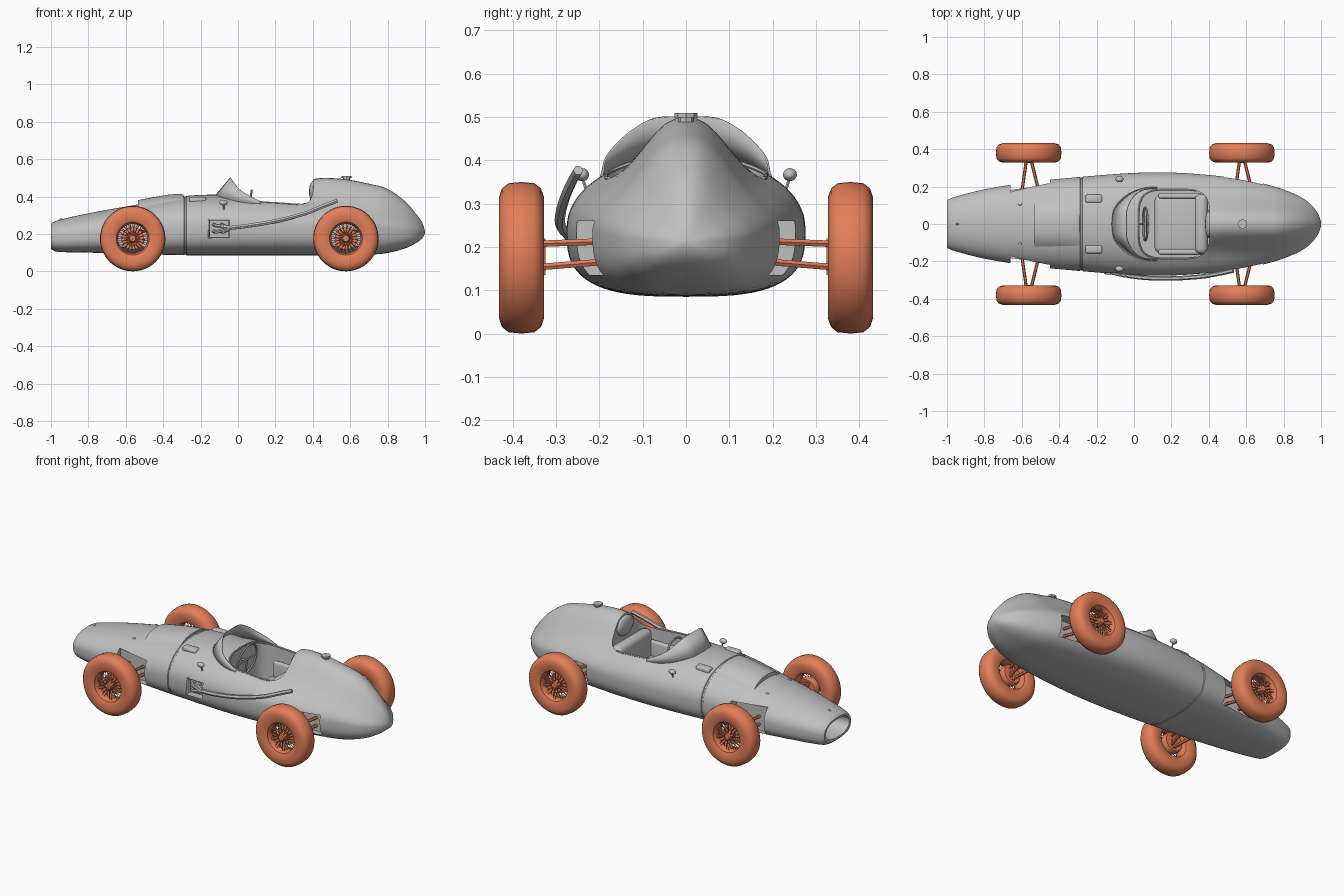
import bpy, bmesh, math
from mathutils import Vector, Matrix

if "Cube" in bpy.data.objects:
    bpy.data.objects.remove(bpy.data.objects["Cube"])

def material(name, rgb):
    m = bpy.data.materials.new(name)
    m.diffuse_color = (*rgb, 1)
    m.use_nodes = True
    m.node_tree.nodes["Principled BSDF"].inputs["Base Color"].default_value = m.diffuse_color
    return m

GREY = material("body grey", (0.53, 0.53, 0.53))
ORANGE = material("wheel orange", (0.77, 0.21, 0.10))

def finish(bm, name, mat, angle=35):
    bmesh.ops.recalc_face_normals(bm, faces=bm.faces)
    me = bpy.data.meshes.new(name)
    bm.to_mesh(me)
    bm.free()
    ob = bpy.data.objects.new(name, me)
    bpy.context.collection.objects.link(ob)
    me.materials.append(mat)
    smooth(ob, angle)
    return ob

def smooth(ob, angle=35):
    bpy.ops.object.select_all(action='DESELECT')
    bpy.context.view_layer.objects.active = ob
    ob.select_set(True)
    bpy.ops.object.shade_smooth_by_angle(angle=math.radians(angle))

def modify(ob, kind, **kw):
    m = ob.modifiers.new(kind, kind)
    for k, v in kw.items():
        setattr(m, k, v)
    bpy.context.view_layer.objects.active = ob
    bpy.ops.object.modifier_apply(modifier=m.name)

def skin(bm, rings, close=True, caps=True):
    vs = [[bm.verts.new(p) for p in r] for r in rings]
    n = len(vs[0])
    for a, b in zip(vs, vs[1:]):
        for i in range(n if close else n - 1):
            j = (i + 1) % n
            bm.faces.new((a[i], a[j], b[j], b[i]))
    if caps:
        bm.faces.new(vs[0])
        bm.faces.new(vs[-1])

def box(bm, lo, hi):
    lo, hi = Vector(lo), Vector(hi)
    size = hi - lo
    bmesh.ops.create_cube(bm, size=1, matrix=Matrix.Translation((lo + hi) / 2) @ Matrix.Diagonal((*size, 1)))

def soft_box(name, lo, hi, bevel, mat=GREY):
    bm = bmesh.new()
    box(bm, lo, hi)
    bmesh.ops.bevel(bm, geom=bm.edges[:], offset=bevel, segments=3, profile=0.5, affect='EDGES')
    return finish(bm, name, mat, 50)

def ellipsoid(name, c, r, mat=GREY):
    bm = bmesh.new()
    bmesh.ops.create_uvsphere(bm, u_segments=24, v_segments=12, radius=1,
                              matrix=Matrix.Translation(c) @ Matrix.Diagonal((*r, 1)))
    return finish(bm, name, mat)

def tubes(name, paths, r, mat=GREY, cyclic=False):
    cu = bpy.data.curves.new(name, 'CURVE')
    cu.dimensions, cu.bevel_depth, cu.bevel_resolution, cu.use_fill_caps = '3D', r, 1, True
    for path in paths:
        sp = cu.splines.new('POLY')
        sp.points.add(len(path) - 1)
        sp.use_cyclic_u = cyclic
        for p, q in zip(sp.points, path):
            p.co = (*q, 1)
    ob = bpy.data.objects.new(name, cu)
    bpy.context.collection.objects.link(ob)
    bpy.ops.object.select_all(action='DESELECT')
    ob.select_set(True)
    bpy.context.view_layer.objects.active = ob
    bpy.ops.object.convert(target='MESH')
    ob = bpy.context.view_layer.objects.active
    ob.data.materials.clear()
    ob.data.materials.append(mat)
    smooth(ob, 50)

def interp(rows, x):
    """Smooth interpolation of table rows keyed by the first column."""
    x = min(max(x, rows[0][0]), rows[-1][0])
    i = max(k for k in range(len(rows) - 1) if rows[k][0] <= x)
    p, q = rows[i], rows[i + 1]
    o, r = rows[max(i - 1, 0)], rows[min(i + 2, len(rows) - 1)]
    h = q[0] - p[0]
    t = (x - p[0]) / h
    out = []
    for k in range(1, len(p)):
        m0 = (q[k] - o[k]) / (q[0] - o[0]) * h
        m1 = (r[k] - p[k]) / (r[0] - p[0]) * h
        out.append((2*t**3 - 3*t*t + 1)*p[k] + (t**3 - 2*t*t + t)*m0 + (3*t*t - 2*t**3)*q[k] + (t**3 - t*t)*m1)
    return out

# Body stations: x, half width, bottom, widest height, top, headrest hump
BODY = [(-1, .125, .122, .19, .252, 0), (-.98, .138, .106, .19, .268, 0), (-.8, .185, .10, .20, .31, 0),
        (-.55, .225, .093, .215, .355, 0), (-.28, .252, .086, .235, .403, 0), (0, .273, .085, .24, .41, 0),
        (.2, .275, .085, .24, .405, 0), (.4, .262, .085, .24, .38, .112), (.55, .243, .086, .238, .365, .13),
        (.7, .214, .089, .232, .34, .128), (.8, .184, .098, .225, .32, .12), (.9, .14, .125, .218, .285, .083),
        (.95, .10, .15, .215, .26, .05), (.985, .055, .175, .212, .237, .025), (1, .012, .203, .21, .216, 0)]

def hump(x, y, w, h):
    return max(h, 0) * math.exp(-(abs(y) / (.115 * min(1, w / .2))) ** 2.5)

def body_z(x, y):
    w, b, m, t, h = interp(BODY, x)
    return m + (t - m) * max(0, 1 - abs(y / w) ** 2.1) ** (1 / 2.1) + hump(x, y, w, h)

def section(x, k=1, n=72):
    w, b, m, t, h = interp(BODY, x)
    ring = []
    for i in range(n):
        c, s = math.cos(math.tau * i / n), math.sin(math.tau * i / n)
        e = 2 / 2.1 if s >= 0 else 2 / 3
        y = k * w * math.copysign(abs(c) ** e, c)
        if s >= 0:
            z = m + k * (t - m) * s ** e + hump(x, y, w, h)
        else:
            z = m - k * (m - b) * (-s) ** e
        ring.append((x, y, z))
    return ring

# Body shell with a seam groove behind the bonnet
xs = [(-1 + .025 * i, 1) for i in range(79) if abs(-1 + .025 * i + .282) > .012]
xs += [(-.99, 1), (.96, 1), (.985, 1), (.993, 1), (1, 1), (-.289, 1), (-.286, .982), (-.278, .982), (-.275, 1)]
bm = bmesh.new()
skin(bm, [section(x, k) for x, k in sorted(set(xs))])
body = finish(bm, "body", GREY)

# Cutters: cockpit, nose intake, suspension openings, exhaust port
def oval(n, e):
    for i in range(n):
        c, s = math.cos(math.tau * i / n), math.sin(math.tau * i / n)
        yield math.copysign(abs(c) ** e, c), math.copysign(abs(s) ** e, s)

bm = bmesh.new()
skin(bm, [[(.215 + .19 * u, .185 * v, z) for u, v in oval(48, .5)] for z in (.14, .7)])
skin(bm, [[(x, .112 * k * u, .187 + .055 * k * v) for u, v in oval(48, .85)] for x, k in ((-1.05, 1), (-.84, .9))])
for s in (-1, 1):
    for x0, x1, z0, z1 in ((-.66, -.45, .13, .285), (.48, .69, .135, .26)):
        a, b = sorted((s * .165, s * .4))
        box(bm, (x0, a, z0), (x1, b, z1))
box(bm, (-.155, -.4, .18), (-.045, -.225, .275))
cutter = finish(bm, "cutter", GREY)
modify(body, 'BOOLEAN', object=cutter, operation='DIFFERENCE', solver='EXACT')
bpy.data.objects.remove(cutter)
smooth(body)

# Bonnet bulge with a step at each end
bm = bmesh.new()
skin(bm, [[(x, y, body_z(x, y) + lift * max(0, 1 - abs(y / .125) ** 3) - .003) for y in [-.125 + .0125 * i for i in range(21)]]
          for x, lift in ((-.535, 0), (-.535, .026), (-.45, .025), (-.37, .023), (-.32, .019), (-.292, .012), (-.291, 0))],
     close=False, caps=False)
finish(bm, "bonnet_bulge", GREY)

# Windscreen: y, top x, top z, base x
SCREEN = [(0, 0, -.04, .50, -.12), (1, .07, -.038, .497, -.11), (2, .12, -.02, .472, -.075), (3, .16, .01, .437, -.02),
          (4, .185, .06, .405, .05), (5, .192, .125, .372, .12)]
top, base = [], []
for i in range(-20, 21):
    y, xt, zt, xb = interp(SCREEN, abs(i) / 4)
    y = math.copysign(y, i)
    top.append((xt, y, zt))
    base.append((xb, y * 1.03, body_z(xb, y * 1.03) - .004))
bm = bmesh.new()
skin(bm, [base, top], close=False, caps=False)
screen = finish(bm, "windscreen", GREY)
modify(screen, 'SOLIDIFY', thickness=.005, offset=0)

# Cockpit rim, seat, headrest
rim = [(.215 + .19 * u, .185 * v) for u, v in oval(48, .5)]
tubes("cockpit_rim", [[(x, y, body_z(x, y)) for x, y in rim if x < .34 or abs(y) > .183]], .005)
soft_box("seat_cushion", (.11, -.155, .14), (.37, .155, .215), .03)
soft_box("seat_back", (.325, -.16, .15), (.395, .16, .365), .03)
for s in (-1, 1):
    soft_box("seat_side", (.13, s * .15 - .015, .15), (.38, s * .15 + .015, .30), .012)
ellipsoid("headrest", (.402, 0, .425), (.022, .075, .058))

# Steering wheel
def ring_path(c, r, tilt, n=32):
    return [(c[0] + r * math.sin(a) * tilt, c[1] + r * math.cos(a), c[2] + r * math.sin(a)) for a in [math.tau * i / n for i in range(n)]]
SW = (.06, 0, .345)
tubes("steering_wheel", [ring_path(SW, .088, .15)], .006, cyclic=True)
tubes("steering_spokes", [[SW, ring_path(SW, .088, .15, 4)[k]] for k in (0, 2, 3)] + [[SW, (-.02, 0, .32)]], .006)

# Mirrors, cowl vents, bonnet pins
for s in (-1, 1):
    tubes("mirror_stalk", [[(-.075, s * .225, .315), (-.075, s * .24, .362)]], .004)
    ellipsoid("mirror", (-.078, s * .24, .367), (.022, .016, .015))
    z = body_z(-.215, .135)
    soft_box("cowl_vent", (-.26, s * .135 - .022, z - .02), (-.17, s * .135 + .022, z + .012), .01)
    ellipsoid("bonnet_pin", (-.61, s * .105, body_z(-.61, .105)), (.01, .006, .006))
ellipsoid("nose_pin", (-.945, 0, body_z(-.945, 0)), (.01, .005, .005))

# Fuel cap
bm = bmesh.new()
for r, z, d in ((.018, .497, .02), (.026, .504, .01)):
    bmesh.ops.create_cone(bm, cap_ends=True, segments=8, radius1=r, radius2=r, depth=d, matrix=Matrix.Translation((.58, 0, z)))
finish(bm, "fuel_cap", GREY)

# Exhaust: port frame, stubs and tail pipe
F = [(-.155, .18), (-.045, .18), (-.045, .275), (-.155, .275)]
tubes("exhaust_frame", [[(x, -.262 if z < .25 else -.254, z) for x, z in F]], .007, cyclic=True)
tubes("exhaust_stubs", [[(x, -.22, z), (x + .01, -.262, z - .005), (-.04, -.278, .232)] for x in (-.13, -.09) for z in (.215, .25)], .010)
PIPE = [(-.06, -.272, .23), (.05, -.287, .243), (.2, -.291, .268), (.36, -.281, .31), (.46, -.264, .35), (.53, -.249, .377)]
tubes("exhaust_pipe", [[(-.06 + .59 * i / 24, *interp(PIPE, -.06 + .59 * i / 24)) for i in range(25)]], .012)

# Wheels with wire spokes, hubs and drums
def lathe(name, c, s, prof, mat=ORANGE, n=48):
    bm = bmesh.new()
    skin(bm, [[(c[0] + r * math.cos(a), c[1] + s * y, c[2] + r * math.sin(a)) for r, y in prof]
              for a in [math.tau * i / n for i in range(n + 1)]], caps=False)
    bmesh.ops.remove_doubles(bm, verts=bm.verts, dist=1e-5)
    finish(bm, name, mat, 40)

TYRE = [(.084, -.03), (.088, -.043), (.105, -.05), (.14, -.052), (.16, -.045), (.172, -.03), (.175, 0), (.172, .03),
        (.16, .045), (.14, .052), (.105, .05), (.088, .043), (.084, .03), (.078, .015), (.078, -.015)]
for wx in (-.563, .577):
    for s in (-1, 1):
        c = Vector((wx, s * .38, .175))
        lathe("tyre", c, s, TYRE)
        lathe("hub", c, s, [(.001, -.05), (.02, -.05), (.024, .02), (.016, .04), (.001, .042)], n=20)
        lathe("brake_drum", c, s, [(.001, -.047), (.055, -.047), (.06, -.04), (.06, -.012), (.001, -.012)], n=32)
        spokes = []
        for i in range(40):
            a = math.tau * i / 40
            b = a + (.35 if i % 2 else -.35)
            y0, y1 = (.032, .012) if i % 4 < 2 else (.01, .025)
            spokes.append([c + Vector((.02 * math.cos(b), s * y0, .02 * math.sin(b))),
                           c + Vector((.081 * math.cos(a), s * y1, .081 * math.sin(a)))])
        tubes("wire_spokes", spokes, .0018, ORANGE)
        # Wishbones and upright
        arms = [[(wx + .012 * k, s * .345, zo), (wx + .048 * k + .01, s * .16, zi)]
                for k in (-1, 1) for zo, zi in ((.207, .214), (.153, .168))]
        tubes("wishbones", arms, .0085, ORANGE)
        tubes("upright", [[(wx, s * .337, .135), (wx, s * .337, .22)]], .014, ORANGE)
